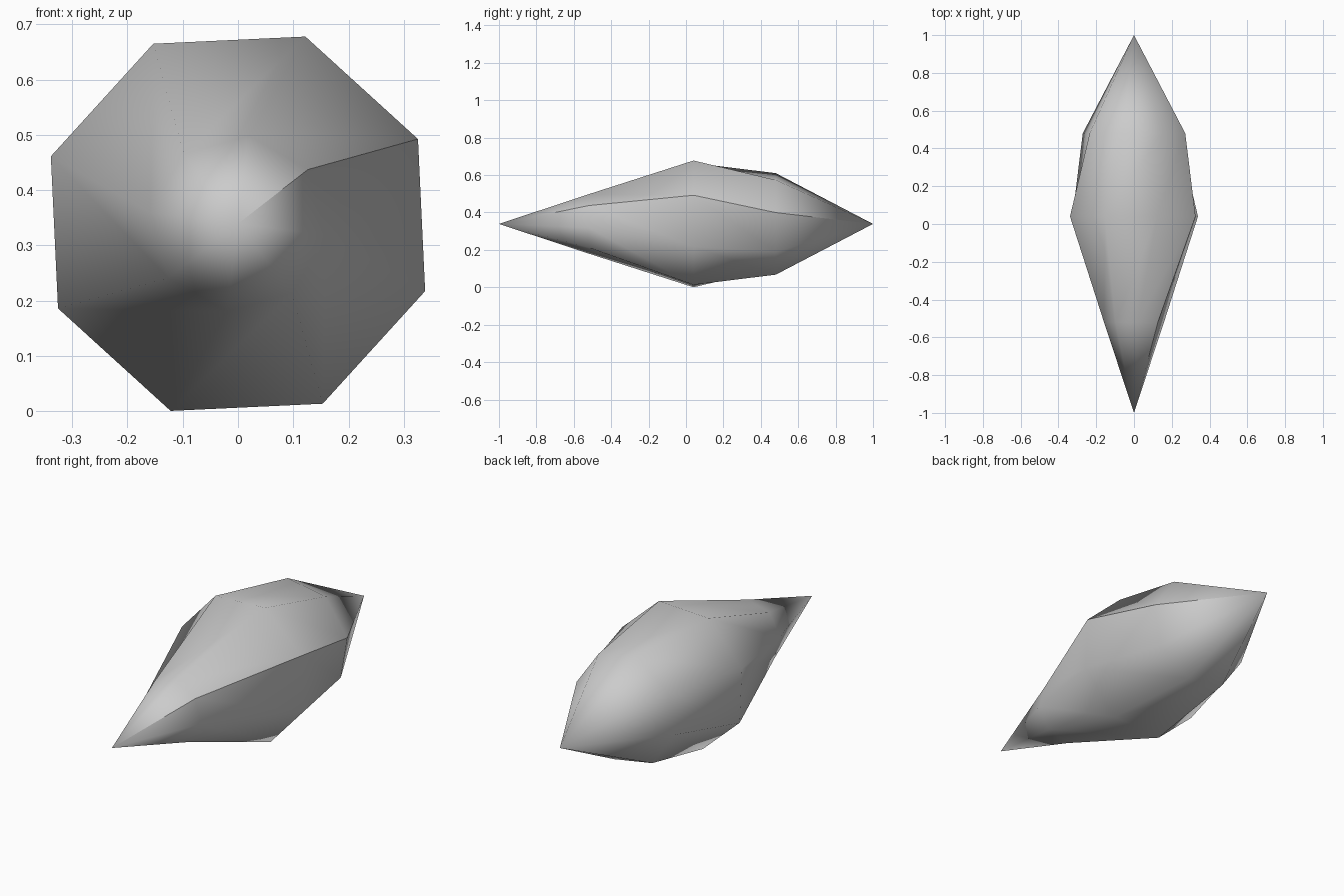
import bpy
import bmesh
from math import cos, sin, radians

default_cube = bpy.data.objects.get("Cube")
if default_cube:
    bpy.data.objects.remove(default_cube, do_unlink=True)

SIDES = 8
CENTRE_Z = 0.339
# Each ring: y position, radius, twist angle in degrees
RINGS = [(-0.52, 0.16, 37.8), (0.04, 0.36, 25.2), (0.48, 0.278, 12.6)]

# Plain grey stone
grey = bpy.data.materials.new("grey stone")
grey.use_nodes = True
colour = (0.6, 0.6, 0.6, 1.0)
grey.diffuse_color = colour
grey.node_tree.nodes["Principled BSDF"].inputs["Base Color"].default_value = colour

bm = bmesh.new()


def make_ring(y, radius, twist):
    angles = [radians(twist + 360 * i / SIDES) for i in range(SIDES)]
    return [bm.verts.new((radius * cos(a), y, CENTRE_Z + radius * sin(a)))
            for a in angles]


# Twisted spindle: pointed ends joined through the rings
front_tip = bm.verts.new((0, -1, CENTRE_Z))
back_tip = bm.verts.new((0, 1, CENTRE_Z))
rings = [make_ring(*ring) for ring in RINGS]

for i in range(SIDES):
    j = (i + 1) % SIDES
    bm.faces.new((front_tip, rings[0][i], rings[0][j]))
    for a, b in zip(rings, rings[1:]):
        bm.faces.new((a[i], b[i], a[j]))
        bm.faces.new((a[j], b[i], b[j]))
    bm.faces.new((back_tip, rings[-1][j], rings[-1][i]))

# Smooth surface with one sharp lengthwise seam
for face in bm.faces:
    face.smooth = True
seam = [front_tip] + [ring[0] for ring in rings] + [back_tip]
for a, b in zip(seam, seam[1:]):
    bm.edges.get((a, b)).smooth = False

mesh = bpy.data.meshes.new("twisted_spindle")
bm.to_mesh(mesh)
bm.free()
mesh.materials.append(grey)
spindle = bpy.data.objects.new("twisted_spindle", mesh)
bpy.context.collection.objects.link(spindle)
